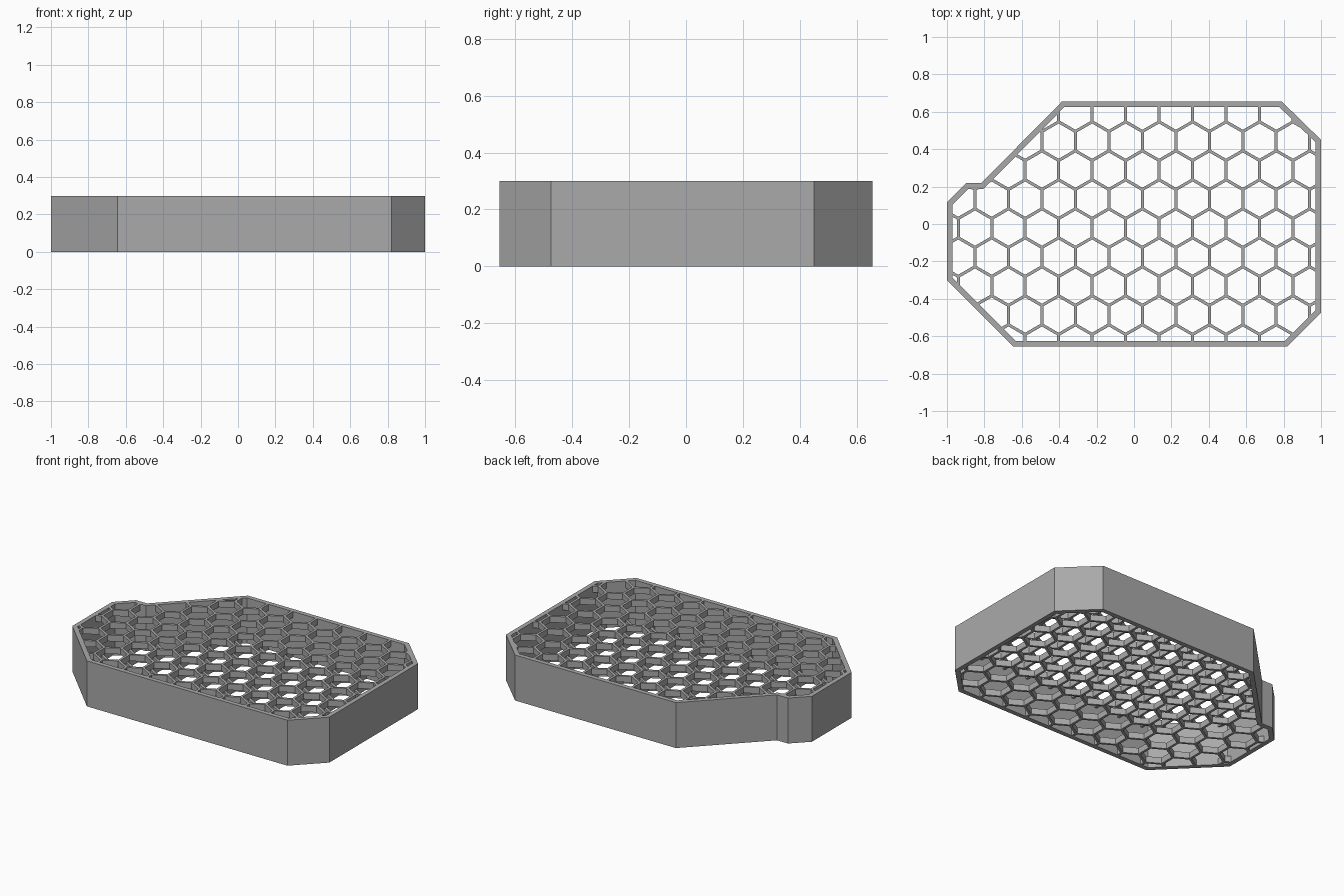
import bpy, bmesh, math
from mathutils import Vector

cube = bpy.data.objects.get("Cube")
if cube:
    bpy.data.objects.remove(cube, do_unlink=True)

HEIGHT, WALL = 0.30, 0.03            # tray height, rim thickness
PITCH, BAR, PLATE = 0.179, 0.016, 0.04   # cell spacing, bar width, panel depth
ROW = PITCH * math.sqrt(3) / 2
OUTLINE = [(-0.385, 0.655), (0.79, 0.655), (1.0, 0.45), (1.0, -0.475),
           (0.82, -0.655), (-0.645, -0.655), (-1.0, -0.30), (-1.0, 0.115),
           (-0.897, 0.218), (-0.817, 0.218)]     # clockwise

grey = bpy.data.materials.new("Grey plastic")
grey.use_nodes = True
colour = (0.40, 0.40, 0.40, 1)
grey.diffuse_color = colour
grey.node_tree.nodes["Principled BSDF"].inputs["Base Color"].default_value = colour


def inset(points, d):
    """Mitred inward offset of a clockwise polygon."""
    result = []
    for i, p in enumerate(points):
        p, a, b = Vector(p), Vector(points[i - 1]), Vector(points[(i + 1) % len(points)])
        e, f = (p - a).normalized(), (b - p).normalized()
        n, m = Vector((e.y, -e.x)), Vector((f.y, -f.x))
        result.append(tuple(p + (n + m) * d / (1 + n.dot(m))))
    return result


def make_object(name, bm):
    bmesh.ops.recalc_face_normals(bm, faces=bm.faces)
    mesh = bpy.data.meshes.new(name)
    bm.to_mesh(mesh)
    bm.free()
    mesh.materials.append(grey)
    obj = bpy.data.objects.new(name, mesh)
    bpy.context.collection.objects.link(obj)
    return obj


def extrude_up(bm, height):
    geom = bmesh.ops.extrude_face_region(bm, geom=bm.faces[:] , use_keep_orig=True)["geom"]
    bmesh.ops.translate(bm, vec=(0, 0, height),
                        verts=[g for g in geom if isinstance(g, bmesh.types.BMVert)])


def hexagon(x, y, radius):
    return [(x + radius * math.sin(k * math.pi / 3), y + radius * math.cos(k * math.pi / 3))
            for k in range(6)]


def ring(bm, outer, inner, z=0):
    """Flat band of quads between two loops."""
    o = [bm.verts.new((*p, z)) for p in outer]
    i = [bm.verts.new((*p, z)) for p in inner]
    for k in range(len(o)):
        n = (k + 1) % len(o)
        bm.faces.new((o[k], o[n], i[n], i[k]))


# Outer wall
inner = inset(OUTLINE, WALL)
bm = bmesh.new()
ring(bm, OUTLINE, inner)
extrude_up(bm, HEIGHT)
make_object("outer_wall", bm)

# Temporary prism used to trim the panels to the wall
bm = bmesh.new()
bm.faces.new([bm.verts.new((*p, -0.1)) for p in inner])
extrude_up(bm, HEIGHT + 0.2)
trim = make_object("panel_trim", bm)
trim.hide_render = True


# Honeycomb panels closing the bottom and the top
def honeycomb(name, z):
    bm = bmesh.new()
    radius = PITCH / math.sqrt(3)
    for row in range(-6, 6):
        y = -0.022 + row * ROW
        shift = 0.045 if row % 2 == 0 else -0.045
        for col in range(-7, 8):
            x = shift + col * PITCH
            ring(bm, hexagon(x, y, radius), hexagon(x, y, radius - BAR / math.sqrt(3)), z)
    bmesh.ops.remove_doubles(bm, verts=bm.verts, dist=0.003)
    extrude_up(bm, PLATE)
    panel = make_object(name, bm)
    cut = panel.modifiers.new("Trim", "BOOLEAN")
    cut.operation, cut.solver, cut.object = "INTERSECT", "EXACT", trim
    bpy.context.view_layer.update()
    graph = bpy.context.evaluated_depsgraph_get()
    baked = bpy.data.meshes.new_from_object(panel.evaluated_get(graph))
    panel.modifiers.clear()
    panel.data = baked


honeycomb("bottom_honeycomb", 0)
honeycomb("top_honeycomb", HEIGHT - PLATE)
bpy.data.objects.remove(trim, do_unlink=True)
